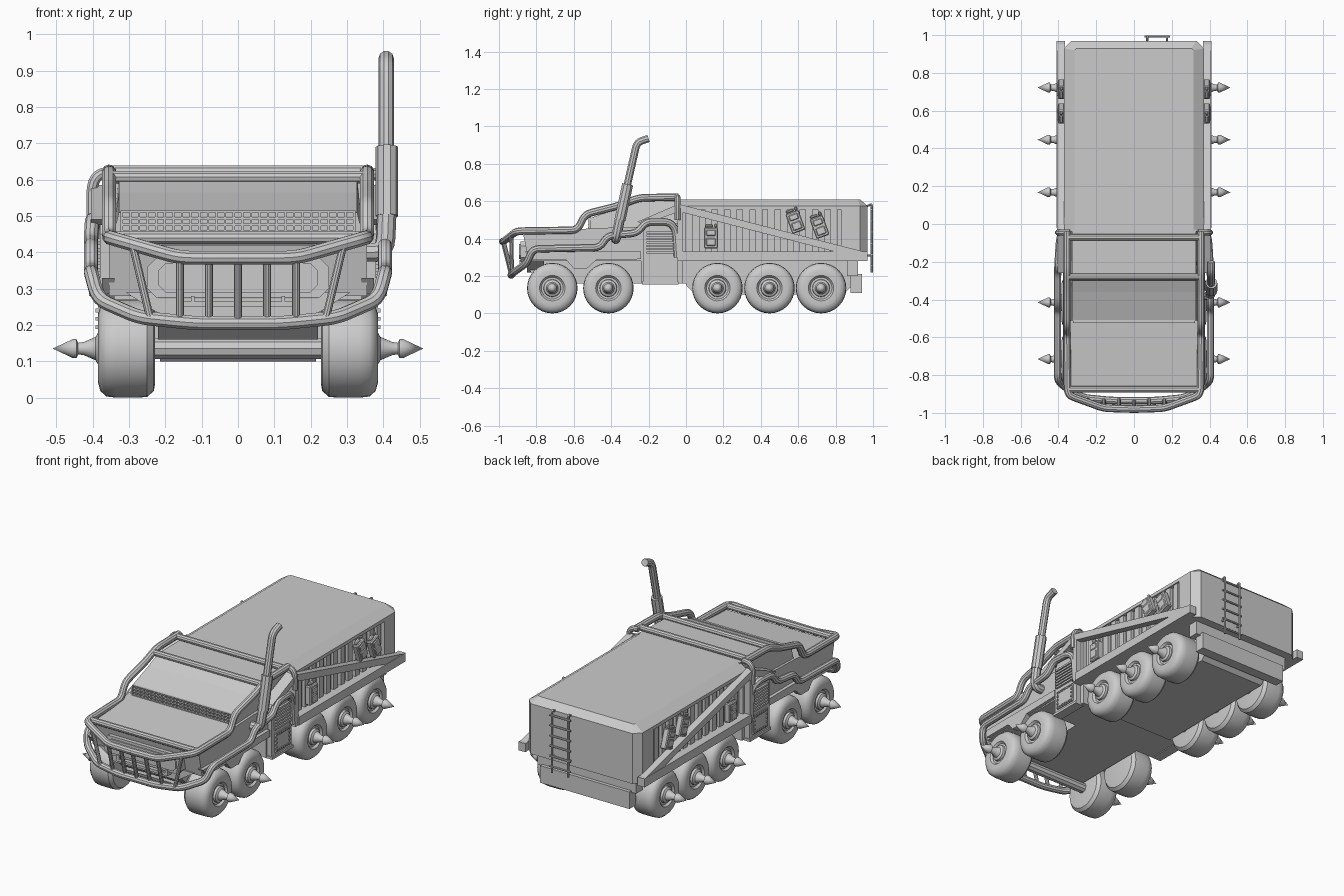
import bpy, bmesh, math
from mathutils import Vector, Matrix

if "Cube" in bpy.data.objects:
    bpy.data.objects.remove(bpy.data.objects["Cube"])

def finish(name, bm, smooth=False):
    bmesh.ops.remove_doubles(bm, verts=bm.verts, dist=1e-5)
    bmesh.ops.recalc_face_normals(bm, faces=bm.faces)
    me = bpy.data.meshes.new(name)
    bm.to_mesh(me)
    bm.free()
    ob = bpy.data.objects.new(name, me)
    bpy.context.collection.objects.link(ob)
    if smooth:
        shade(ob)
    return ob

def shade(ob):
    bpy.ops.object.select_all(action='DESELECT')
    ob.select_set(True)
    bpy.context.view_layer.objects.active = ob
    bpy.ops.object.shade_smooth_by_angle(angle=math.radians(35))

def loft(name, rings):
    bm = bmesh.new()
    vs = [[bm.verts.new(p) for p in r] for r in rings]
    n = len(vs[0])
    for a, b in zip(vs, vs[1:]):
        for i in range(n):
            bm.faces.new((a[i], a[(i + 1) % n], b[(i + 1) % n], b[i]))
    bm.faces.new(vs[0])
    bm.faces.new(vs[-1])
    return finish(name, bm)

def side_prism(name, yz, x0, x1):
    return loft(name, [[(x, y, z) for y, z in yz] for x in (x0, x1)])

def front_prism(name, xz, y0, y1):
    return loft(name, [[(x, y, z) for x, z in xz] for y in (y0, y1)])

def boxes(name, items):
    # each item: x0, x1, y0, y1, z0, z1
    bm = bmesh.new()
    for x0, x1, y0, y1, z0, z1 in items:
        m = Matrix.LocRotScale(((x0 + x1) / 2, (y0 + y1) / 2, (z0 + z1) / 2), None,
                               (abs(x1 - x0), y1 - y0, z1 - z0))
        bmesh.ops.create_cube(bm, size=1, matrix=m)
    bmesh.ops.recalc_face_normals(bm, faces=bm.faces)
    me = bpy.data.meshes.new(name)
    bm.to_mesh(me)
    bm.free()
    ob = bpy.data.objects.new(name, me)
    bpy.context.collection.objects.link(ob)
    return ob

def lathe(name, prof, y, z, s, segs=32):
    bm = bmesh.new()
    vs = [bm.verts.new((s * x, y, z + r)) for x, r in prof]
    es = [bm.edges.new(e) for e in zip(vs, vs[1:])]
    bmesh.ops.spin(bm, geom=vs + es, cent=(0, y, z), axis=(1, 0, 0),
                   angle=2 * math.pi, steps=segs)
    return finish(name, bm, True)

def tube(name, pts, r, bend=0.035, flip=1):
    pts = [Vector((x * flip, y, z)) for x, y, z in pts]
    out = [pts[0]]
    for a, b, c in zip(pts, pts[1:], pts[2:]):
        p = b + (a - b).normalized() * min(bend, (a - b).length * 0.45)
        q = b + (c - b).normalized() * min(bend, (c - b).length * 0.45)
        for i in range(5):
            t = i / 4
            out.append(p * (1 - t) ** 2 + b * 2 * t * (1 - t) + q * t * t)
    out.append(pts[-1])
    cu = bpy.data.curves.new(name, 'CURVE')
    cu.dimensions = '3D'
    cu.bevel_depth = r
    cu.bevel_resolution = 3
    cu.use_fill_caps = True
    sp = cu.splines.new('POLY')
    sp.points.add(len(out) - 1)
    for pt, co in zip(sp.points, out):
        pt.co = (*co, 1)
    ob = bpy.data.objects.new(name, cu)
    bpy.context.collection.objects.link(ob)
    bpy.ops.object.select_all(action='DESELECT')
    ob.select_set(True)
    bpy.context.view_layer.objects.active = ob
    bpy.ops.object.convert(target='MESH')
    shade(bpy.context.object)

# cargo box with chamfered top and rear corners
def ring(w, c, yb, z):
    return [(-w, -.04, z), (w, -.04, z), (w, yb - c, z), (w - c, yb, z), (c - w, yb, z), (-w, yb - c, z)]
cargo = loft("cargo_box", [ring(.37, .04, .97, .28), ring(.37, .04, .97, .575), ring(.315, .01, .93, .61)])
cutter = boxes("recess_cutter", [(s * .345, s * .5, 0, .83, .33, .555) for s in (1, -1)])
cutter.hide_render = True
mod = cargo.modifiers.new("recess", 'BOOLEAN')
mod.operation = 'DIFFERENCE'
mod.object = cutter
mod.solver = 'EXACT'
bpy.context.view_layer.objects.active = cargo
bpy.ops.object.modifier_apply(modifier="recess")
bpy.data.objects.remove(cutter)

# chassis, front floor and rear bumper
side_prism("rear_chassis", [(0, .28), (0, .15), (.05, .1), (.84, .1), (.88, .14), (.92, .14), (.92, .28)], -.215, .215)
boxes("rear_bumper", [(-.29, .29, .88, .94, .11, .21), (-.32, .32, .86, .92, .2, .285)])
side_prism("front_chassis", [(-.86, .3), (-.83, .22), (-.76, .16), (.02, .16), (.02, .3)], -.22, .22)

# hood and lower cab
side_prism("hood", [(-.87, .42), (-.51, .455), (-.04, .47), (-.04, .28), (-.84, .28)], -.355, .355)
boxes("cab_base", [(-.35, .35, -.24, -.02, .16, .48)])
# upper cab with sloping windscreen
cab = [(-.51, .44), (-.51, .51), (-.36, .565), (-.28, .6), (-.03, .608), (-.03, .44)]
loft("cab_roof", [[(s * (.345 if z < .45 else .328), y, z) for y, z in cab] for s in (-1, 1)])
# mesh guard across the windscreen
boxes("windscreen_mesh",
      [(-.32 + i * .64 / 27 - .003, -.32 + i * .64 / 27 + .003, -.522, -.508, .455, .515) for i in range(28)]
      + [(-.323, .323, -.523, -.509, z - .003, z + .003) for z in (.458, .476, .494, .512)])

# grille and nose
def octagon(w, z0, z1, c):
    return [(-w, z0 + c), (c - w, z0), (w - c, z0), (w, z0 + c), (w, z1 - c), (w - c, z1), (c - w, z1), (-w, z1 - c)]
front_prism("grille_frame", octagon(.25, .275, .385, .025), -.885, -.84)
front_prism("grille_panel", octagon(.22, .29, .37, .02), -.892, -.86)
boxes("grille_steps", [(-.16, .16, -.89, -.84, .25, .265)]
      + [b for s in (1, -1) for b in ((s * .15, s * .165, -.89, -.84, .25, .285), (s * .12, s * .13, -.89, -.85, .25, .28))])
front_prism("nose_skirt", [(-.31, .29), (-.2, .22), (.2, .22), (.31, .29)], -.85, -.76)

tyre = [(.228, 0), (.228, .095), (.232, .117), (.25, .133), (.275, .135), (.335, .135), (.362, .132), (.379, .117),
        (.385, .095), (.384, .068), (.372, .058), (.372, 0)]
spike = [(.365, 0), (.365, .048), (.385, .045), (.392, .032), (.425, .018), (.44, .016), (.445, .026), (.455, .026), (.51, 0)]
for s in (1, -1):
    side = "right" if s > 0 else "left"
    # wheels with spiked hubs
    for i, y in enumerate((-.715, -.415, .168, .446, .722)):
        lathe(f"{side}_tyre_{i}", tyre, y, .135, s)
        lathe(f"{side}_hub_spike_{i}", spike, y, .135, s, 20)
        if i != 1:
            tube(f"{side}_axle_{i}", [(0, y, .135), (.24, y, .135)], .03, flip=s)

    # fender skirt with notch
    side_prism(f"{side}_fender_skirt", [(-.86, .33), (-.24, .33), (-.24, .29), (-.48, .285), (-.53, .24), (-.6, .24),
                                        (-.64, .285), (-.82, .285)], s * .34, s * .375)

    # ribs in the cargo recess
    boxes(f"{side}_cargo_ribs", [(s * .34, s * .363, .035 + i * .067, .073 + i * .067, .33, .555) for i in range(12)])

    # truss along the side
    side_prism(f"{side}_lower_rail", [(-.02, .28), (.97, .28), (.97, .33), (-.02, .33)], s * .365, s * .41)
    side_prism(f"{side}_diagonal_beam", [(-.04, .585), (0, .575), (.97, .325), (.97, .285), (-.02, .54)], s * .367, s * .408)
    side_prism(f"{side}_front_brace", [(-.04, .585), (-.02, .55), (-.23, .475), (-.26, .49)], s * .34, s * .405)
    boxes(f"{side}_truss_post", [(s * .36, s * .405, -.045, -.015, .28, .57)])

    # side pod with louvres and riveted plate
    side_prism(f"{side}_engine_pod", [(-.23, .16), (-.045, .16), (-.045, .46), (-.08, .49), (-.2, .49), (-.23, .45)],
               s * .33, s * .38)
    boxes(f"{side}_pod_louvres", [(s * .375, s * .392, -.21, -.065, .32 + i * .018, .331 + i * .018) for i in range(7)])
    boxes(f"{side}_pod_plate", [(s * .375, s * .386, -.205, -.07, .185, .295), (s * .33, s * .388, -.235, -.04, .155, .17)])
    rivets = [(-.197 + i * .0199, z) for i in range(7) for z in (.194, .286)]
    rivets += [(y, .217 + i * .023) for i in range(3) for y in (-.197, -.078)]
    boxes(f"{side}_pod_rivets", [(s * .38, s * .392, y - .005, y + .005, z - .005, z + .005) for y, z in rivets])

    # fuel cans
    for i, (y, z, tilt) in enumerate(((.133, .41, 0), (.583, .495, 20), (.712, .468, 20))):
        can = boxes(f"{side}_fuel_can_{i}", [(-.018, .018, -.037, .037, -.062, .05), (-.01, .01, -.03, .012, .05, .066),
                                             (-.008, .008, .018, .034, .05, .07), (-.022, .022, -.026, .026, -.05, -.006),
                                             (-.022, .022, -.026, .026, .004, .038)])
        can.location = (s * .385, y, z)
        can.rotation_euler = (math.radians(tilt), 0, 0)
        bev = can.modifiers.new("bevel", 'BEVEL')
        bev.width = .005

    # upper roll cage rail
    tube(f"{side}_cage_rail", [(.0, -.98, .385), (.16, -.975, .385), (.352, -.905, .44), (.355, -.58, .445), (.355, -.54, .53),
                               (.355, -.37, .573), (.355, -.25, .618), (.355, -.04, .622)], .02, flip=s)
    tube(f"{side}_cage_end", [(.34, -.045, .62), (.38, -.045, .618), (.402, -.045, .59), (.402, -.045, .5)], .016, flip=s)
    # lower bumper sweeping into the side pipe
    tube(f"{side}_side_pipe", [(0, -.935, .205), (.12, -.935, .205), (.27, -.92, .22), (.385, -.85, .27), (.405, -.82, .345),
                               (.405, -.46, .352), (.405, -.42, .415), (.405, -.26, .43), (.402, -.215, .49),
                               (.395, -.09, .49), (.385, -.055, .45), (.385, -.045, .3)], .02, flip=s)
    # bull bar uprights
    for i, (xt, xb, zt) in enumerate(((.08, .08, .385), (.16, .16, .385), (.29, .24, .42))):
        tube(f"{side}_bull_bar_{i}", [(xt, -.975 + (.04 if i == 2 else 0), zt), (xb, -.93, .21)], .011, flip=s)

# cage cross bars and centre upright
tube("centre_bull_bar", [(0, -.98, .385), (0, -.935, .205)], .011)
for i, (y, z) in enumerate(((-.07, .622), (-.28, .607), (-.875, .44))):
    tube(f"cage_cross_bar_{i}", [(-.355, y, z), (.355, y, z)], .018)

# exhaust stack on the right side
tube("exhaust_elbow", [(.34, -.375, .4), (.405, -.375, .4), (.41, -.35, .52)], .027, .04)
tube("exhaust_muffler", [(.41, -.353, .5), (.41, -.312, .69)], .031)
tube("exhaust_pipe", [(.408, -.32, .66), (.408, -.262, .915), (.408, -.2, .935)], .021, .03)

# rear ladder
for i, x in enumerate((.07, .175)):
    tube(f"ladder_rail_{i}", [(x, .96, .57), (x, .993, .585), (x, .993, .22)], .006, .01)
    tube(f"ladder_foot_{i}", [(x, .96, .31), (x, .993, .31)], .006)
for i in range(6):
    tube(f"ladder_rung_{i}", [(.055, .993, .255 + i * .06), (.19, .993, .255 + i * .06)], .006)
